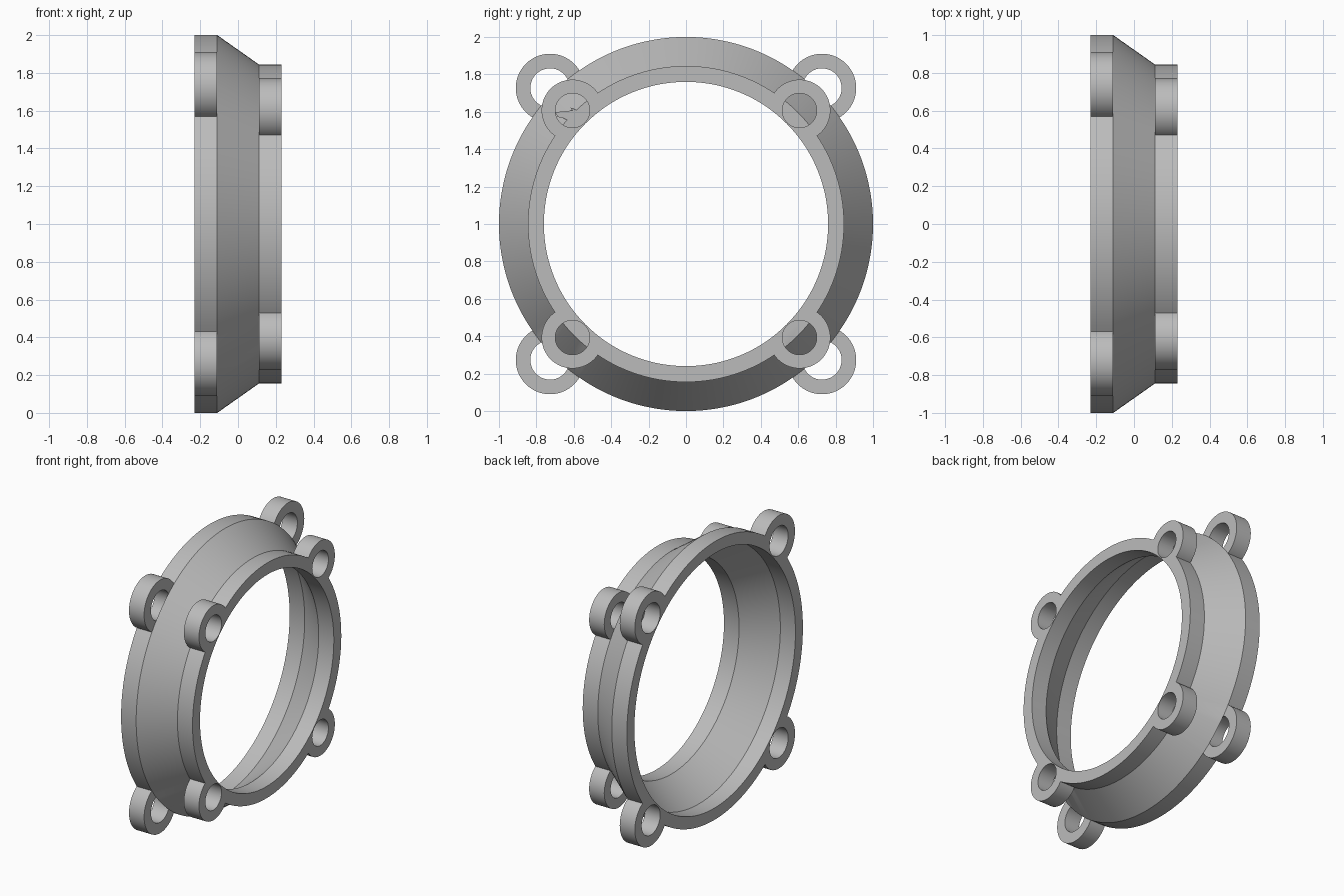
import bpy, bmesh, math
from mathutils import Matrix, Vector

cube = bpy.data.objects.get("Cube")
if cube:
    bpy.data.objects.remove(cube)

HALF, STEP = 0.23, 0.11        # outer face and flange step along the axis
SEGMENTS = 144

metal = bpy.data.materials.new("grey metal")
metal.use_nodes = True
grey = (0.5, 0.5, 0.5, 1)
metal.diffuse_color = grey
metal.node_tree.nodes["Principled BSDF"].inputs["Base Color"].default_value = grey


def finish(name, bm):
    bmesh.ops.recalc_face_normals(bm, faces=bm.faces)
    mesh = bpy.data.meshes.new(name)
    bm.to_mesh(mesh)
    bm.free()
    mesh.materials.append(metal)
    obj = bpy.data.objects.new(name, mesh)
    bpy.context.collection.objects.link(obj)
    return obj


def turned(name, profile):
    """Solid of revolution about the x axis from (x, radius) points."""
    bm = bmesh.new()
    rings = []
    for x, r in profile:
        angles = [2 * math.pi * i / SEGMENTS for i in range(SEGMENTS)]
        rings.append([bm.verts.new((x, r * math.cos(a), r * math.sin(a))) for a in angles])
    for a, b in zip(rings, rings[1:]):
        for i in range(SEGMENTS):
            j = (i + 1) % SEGMENTS
            bm.faces.new((a[i], a[j], b[j], b[i]))
    bm.faces.new(rings[0])
    bm.faces.new(rings[-1])
    return finish(name, bm)


def discs(name, back_radius, front_radius, overshoot=0):
    """Four cylinders on the diagonals of each flange."""
    bm = bmesh.new()
    outer = HALF + overshoot
    for side, offset, radius in ((-1, 0.727, back_radius), (1, 0.607, front_radius)):
        for sy in (-1, 1):
            for sz in (-1, 1):
                place = Matrix.Translation((side * (STEP + outer) / 2, sy * offset, sz * offset))
                bmesh.ops.create_cone(
                    bm, cap_ends=True, segments=64, radius1=radius, radius2=radius,
                    depth=outer - STEP, matrix=place @ Matrix.Rotation(math.pi / 2, 4, "Y"))
    return finish(name, bm)


def combine(target, tool, operation):
    mod = target.modifiers.new(operation, "BOOLEAN")
    mod.operation = operation
    mod.solver = "EXACT"
    mod.object = tool
    bpy.context.view_layer.objects.active = target
    bpy.ops.object.modifier_apply(modifier=mod.name)
    bpy.data.objects.remove(tool)


# Tapered body with a cylindrical flange at each end
body = turned("adapter_ring", [(-HALF, 1), (-STEP, 1), (STEP, 0.845), (HALF, 0.845)])

# Mounting lugs, then the stepped bore, then the lug holes
combine(body, discs("lugs", 0.183, 0.165), "UNION")
bore = turned("bore", [(-HALF - 0.1, 0.915), (-STEP, 0.915), (STEP, 0.76), (HALF + 0.1, 0.76)])
combine(body, bore, "DIFFERENCE")
combine(body, discs("lug_holes", 0.105, 0.092, 0.1), "DIFFERENCE")

# Stand on the ground, with crisp machined edges
body.data.transform(Matrix.Translation(Vector((0, 0, 1))))
bpy.ops.object.select_all(action="DESELECT")
body.select_set(True)
bpy.context.view_layer.objects.active = body
bpy.ops.object.shade_smooth_by_angle(angle=math.radians(30))
